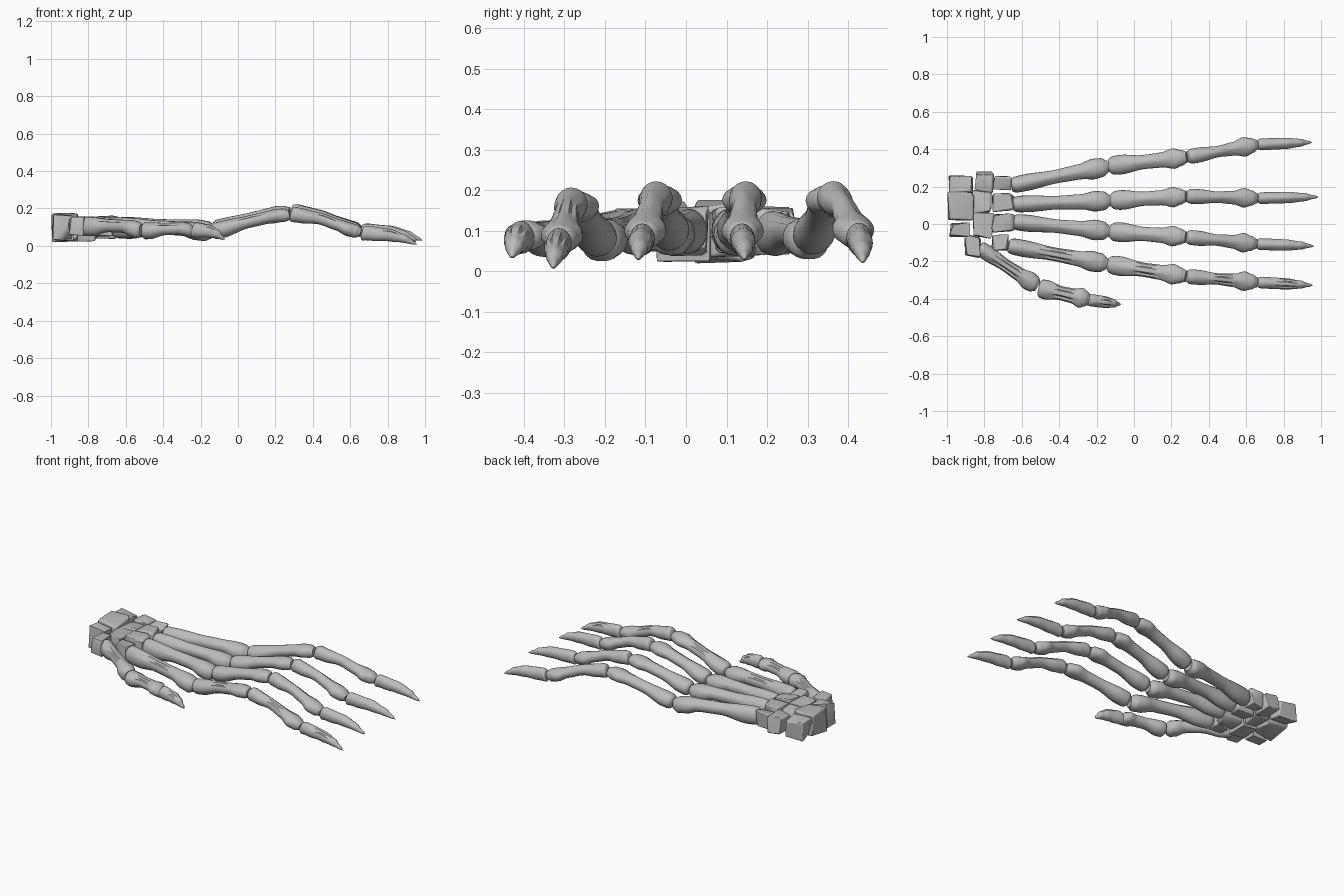
import bpy, bmesh, math, random
from mathutils import Vector

if "Cube" in bpy.data.objects:
    bpy.data.objects.remove(bpy.data.objects["Cube"])

bone_mat = bpy.data.materials.new("bone grey")
bone_mat.use_nodes = True
grey = (0.5, 0.5, 0.5, 1)
bone_mat.diffuse_color = grey
bone_mat.node_tree.nodes["Principled BSDF"].inputs["Base Color"].default_value = grey

SIDES, RINGS = 20, 26

# Profiles: position along bone, width, height, vertical shift
METACARPAL = [(0, .055, .07, 0), (.04, .085, .11, 0), (.15, .09, .11, 0), (.45, .072, .075, .01),
              (.7, .08, .075, .01), (.85, .11, .1, 0), (.94, .1, .105, -.005), (1, .06, .07, -.005)]
PROXIMAL = [(0, .06, .06, 0), (.04, .095, .09, 0), (.14, .105, .09, 0), (.45, .075, .066, .008),
            (.68, .08, .066, .008), (.84, .11, .075, .005), (.93, .085, .08, 0), (1, .06, .055, -.005)]
MIDDLE = [(0, .05, .06, 0), (.05, .08, .085, 0), (.16, .08, .078, .005), (.42, .06, .062, .016),
          (.66, .072, .062, .008), (.82, .105, .075, 0), (.93, .08, .08, 0), (1, .055, .05, 0)]
CLAW = [(0, .045, .06, 0), (.04, .062, .08, 0), (.2, .062, .076, .008), (.5, .06, .066, .018),
        (.75, .044, .046, .016), (.92, .02, .022, .005), (1, .003, .003, 0)]


def sample(profile, t):
    for a, b in zip(profile, profile[1:]):
        if t <= b[0]:
            f = (t - a[0]) / (b[0] - a[0])
            f = f * f * (3 - 2 * f) if a[0] > .05 else math.sqrt(f)
            return [p + (q - p) * f for p, q in zip(a[1:], b[1:])]
    return profile[-1][1:]


def finish(name, bm, angle):
    bmesh.ops.recalc_face_normals(bm, faces=bm.faces)
    mesh = bpy.data.meshes.new(name)
    bm.to_mesh(mesh)
    bm.free()
    mesh.materials.append(bone_mat)
    obj = bpy.data.objects.new(name, mesh)
    bpy.context.collection.objects.link(obj)
    bpy.ops.object.select_all(action='DESELECT')
    obj.select_set(True)
    bpy.context.view_layer.objects.active = obj
    bpy.ops.object.shade_smooth_by_angle(angle=math.radians(angle))
    return obj


def bone(name, start, end, profile, scale=1.0, groove=.12):
    """Loft an oval section with shallow lengthwise grooves between two joints."""
    start, end = Vector(start), Vector(end)
    along = end - start
    side = along.cross(Vector((0, 0, 1))).normalized()
    up = side.cross(along).normalized()
    bm = bmesh.new()
    rings = []
    for i in range(RINGS + 1):
        t = (1 - math.cos(math.pi * i / RINGS)) / 2
        w, h, shift = sample(profile, t)
        centre = start + along * t + up * shift
        shaft = math.sin(math.pi * t) ** 2
        head = max(0, 1 - abs(t - .95) / .13) if profile is not CLAW else 0
        ring = []
        for k in range(SIDES):
            a = 2 * math.pi * k / SIDES
            c, s = math.cos(a), math.sin(a)
            # Side grooves on the shaft, a saddle between the two lobes of the head
            r = 1 - groove * shaft * (k in (3, 7)) - .13 * head * abs(s) ** 6
            ring.append(bm.verts.new(centre + (side * c * w + up * s * h) * r * scale / 2))
        rings.append(ring)
    for a, b in zip(rings, rings[1:]):
        for k in range(SIDES):
            n = (k + 1) % SIDES
            bm.faces.new((a[k], a[n], b[n], b[k]))
    bm.faces.new(rings[0])
    bm.faces.new(rings[-1])
    return finish(name, bm, 42)


# Four long fingers: joint x, y, z from wrist to claw tip
FINGERS = {
    "little": [(-.66, .205, .095), (-.135, .31, .08), (.285, .358, .188), (.66, .425, .083), (.955, .437, .022)],
    "ring": [(-.65, .105, .1), (-.125, .125, .09), (.28, .148, .188), (.66, .138, .08), (.99, .145, .03)],
    "middle": [(-.65, .012, .1), (-.13, -.04, .09), (.28, -.07, .188), (.655, -.107, .08), (.965, -.118, .03)],
    "index": [(-.675, -.115, .1), (-.14, -.215, .075), (.28, -.28, .172), (.66, -.312, .07), (.96, -.328, .008)],
}
PARTS = [("metacarpal", METACARPAL), ("proximal_bone", PROXIMAL),
         ("middle_bone", MIDDLE), ("claw", CLAW)]
for finger, joints in FINGERS.items():
    for (part, profile), p, q in zip(PARTS, joints, joints[1:]):
        gap = (Vector(q) - Vector(p)).normalized() * .003
        bone(f"{finger}_{part}", Vector(p) + gap, Vector(q) - gap, profile,
             groove=.2 if finger == "index" else .12)

# Thumb
bone("thumb_metacarpal", (-.83, -.125, .105), (-.515, -.335, .09), METACARPAL, .93, .25)
bone("thumb_proximal_bone", (-.51, -.342, .08), (-.24, -.405, .085), PROXIMAL, 1.0, .25)
bone("thumb_claw", (-.245, -.405, .085), (-.07, -.43, .035), CLAW, 1.05, .2)

# Wrist bones: centre and size of each angular pebble
random.seed(4)
WRIST = [
    ((-.925, .21, .1), (.13, .1, .12)), ((-.8, .225, .1), (.1, .11, .12)),
    ((-.705, .215, .1), (.1, .08, .1)), ((-.925, .095, .1), (.14, .15, .16)),
    ((-.815, .115, .095), (.11, .13, .12)), ((-.7, .115, .1), (.12, .1, .12)),
    ((-.7, .005, .1), (.12, .1, .12)), ((-.93, -.03, .1), (.11, .08, .14)),
    ((-.805, -.01, .09), (.11, .14, .13)), ((-.715, -.1, .1), (.09, .09, .1)),
    ((-.86, -.12, .105), (.09, .12, .1)),
]
for n, (centre, size) in enumerate(WRIST):
    bm = bmesh.new()
    for x in (-1, 1):
        for y in (-1, 1):
            for z in (-1, 1):
                for _ in range(2):
                    co = [s * random.uniform(.6, 1.04) * d / 2 for s, d in zip((x, y, z), size)]
                    bm.verts.new(Vector(centre) + Vector(co))
    hull = bmesh.ops.convex_hull(bm, input=bm.verts)
    loose = set(hull["geom_interior"]) | set(hull["geom_unused"])
    bmesh.ops.delete(bm, geom=[v for v in loose if isinstance(v, bmesh.types.BMVert)], context='VERTS')
    obj = finish(f"wrist_bone_{n + 1}", bm, 35)
    bevel = obj.modifiers.new("soft edges", 'BEVEL')
    bevel.width, bevel.segments = .01, 2
